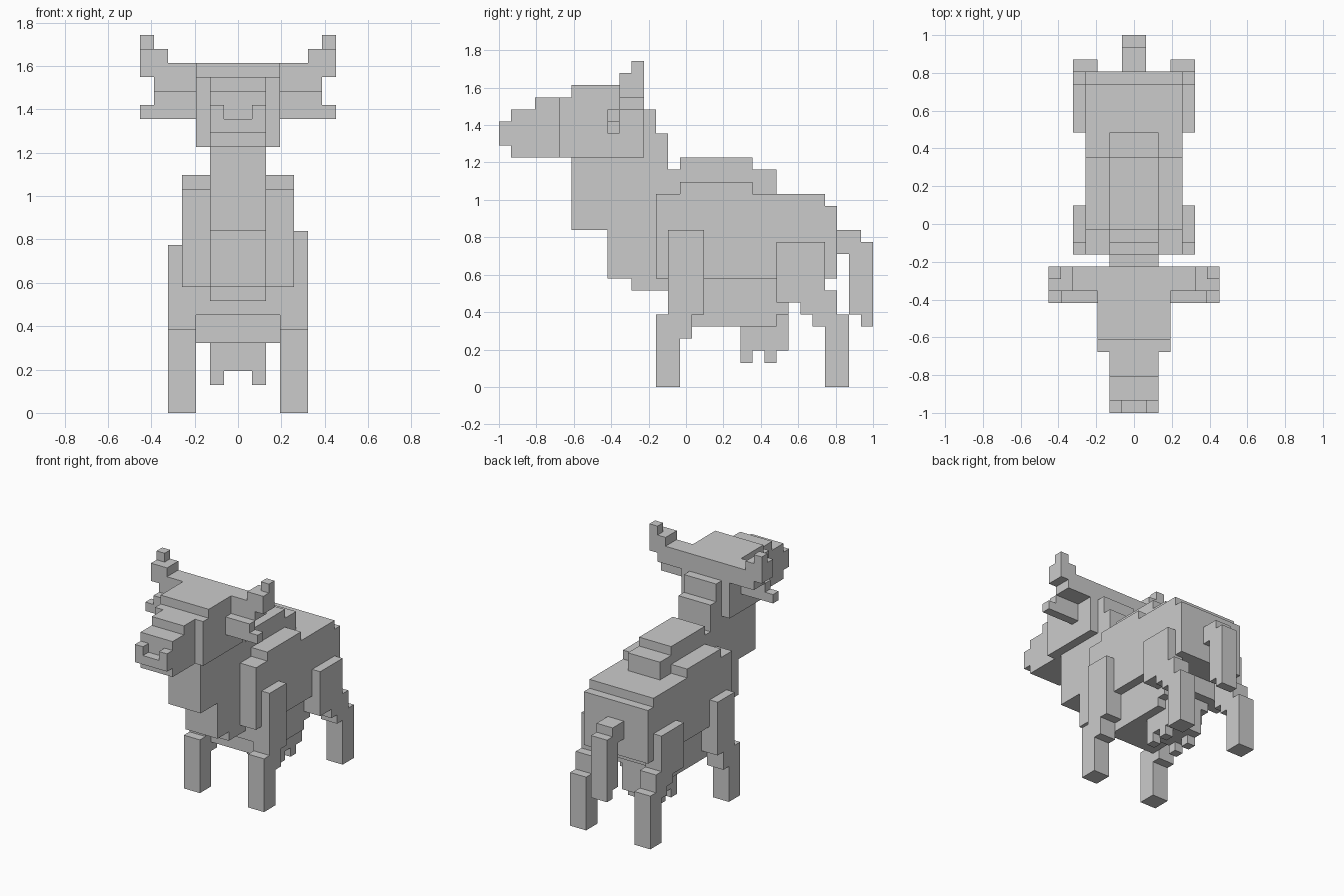
import bpy, bmesh

if "Cube" in bpy.data.objects:
    bpy.data.objects.remove(bpy.data.objects["Cube"])

U = 2 / 31  # one block; profiles below are in blocks, y counted from the muzzle tip


def extrude(name, profile, x0, x1, mirror=False):
    """Extrude a (y, z) side profile from x0 to x1, optionally mirrored over x = 0."""
    bm = bmesh.new()
    face = bm.faces.new([bm.verts.new((x0 * U, y * U - 1, z * U)) for y, z in profile])
    out = bmesh.ops.extrude_face_region(bm, geom=[face], use_keep_orig=True)
    moved = [v for v in out["geom"] if isinstance(v, bmesh.types.BMVert)]
    bmesh.ops.translate(bm, verts=moved, vec=((x1 - x0) * U, 0, 0))
    bmesh.ops.recalc_face_normals(bm, faces=bm.faces)
    mesh = bpy.data.meshes.new(name)
    bm.to_mesh(mesh)
    bm.free()
    obj = bpy.data.objects.new(name, mesh)
    bpy.context.collection.objects.link(obj)
    if mirror:
        obj.modifiers.new("Mirror", "MIRROR").use_mirror_merge = False
    return obj


def block(name, x0, x1, y0, y1, z0, z1, mirror=False):
    return extrude(name, [(y0, z0), (y1, z0), (y1, z1), (y0, z1)], x0, x1, mirror)


# Head
extrude("skull", [(5, 19), (12, 19), (12, 25), (6, 25), (6, 24), (5, 24)], -3, 3)
extrude("muzzle", [(1, 19), (5, 19), (5, 24), (3, 24), (3, 23), (1, 23)], -2, 2)
block("nose", -2, 2, 0, 1, 20, 21)
block("nostril", 1, 2, 0, 1, 21, 22, True)

# Ears and horns
block("ear", 3, 6, 9, 10, 21, 23, True)
block("ear_tip", 6, 7, 9, 10, 21, 22, True)
block("horn_base", 3, 6, 10, 12, 23, 25, True)
block("horn_bend", 5, 6, 10, 12, 25, 26, True)
block("horn_side", 6, 7, 10, 12, 24, 26, True)
block("horn_tip", 6, 7, 11, 12, 26, 27, True)

# Neck, chest and shoulder hump in one slab
extrude("neck_and_hump", [
    (6, 13), (9, 13), (9, 9), (11, 9), (11, 8), (14, 8), (14, 16), (23, 16), (23, 18),
    (21, 18), (21, 19), (15, 19), (15, 18), (14, 18), (14, 21), (13, 21), (13, 23),
    (12, 23), (12, 19), (6, 19)], -2, 2)

# Trunk
extrude("body", [
    (13, 9), (28, 9), (28, 15), (27, 15), (27, 16), (21, 16), (21, 17), (15, 17),
    (15, 16), (13, 16)], -4, 4)
extrude("belly", [
    (15, 5), (23, 5), (23, 6), (24, 6), (24, 7), (25, 7), (25, 9), (14, 9), (14, 7), (15, 7)], -3, 3)

# Udder with four teats
extrude("udder", [(20, 3), (24, 3), (24, 6), (23, 6), (23, 5), (20, 5)], -2, 2)
for y in (20, 22):
    block("teat", 1, 2, y, y + 1, 2, 3, True)

# Legs; the left front shoulder sits one block lower
for side, top in ((1, 13), (-1, 12)):
    extrude("front_leg", [
        (13, 0), (15, 0), (15, 4), (16, 4), (16, 6), (17, 6), (17, top), (14, top),
        (14, 6), (13, 6)], 3 * side, 5 * side)
extrude("hind_leg", [
    (27, 0), (29, 0), (29, 6), (28, 6), (28, 8), (27, 8), (27, 12), (23, 12), (23, 7),
    (25, 7), (25, 6), (26, 6), (26, 5), (27, 5)], 3, 5, True)

# Tail
extrude("tail", [
    (28, 11), (29, 11), (29, 6), (30, 6), (30, 5), (31, 5), (31, 12), (30, 12),
    (30, 13), (28, 13)], -1, 1)
